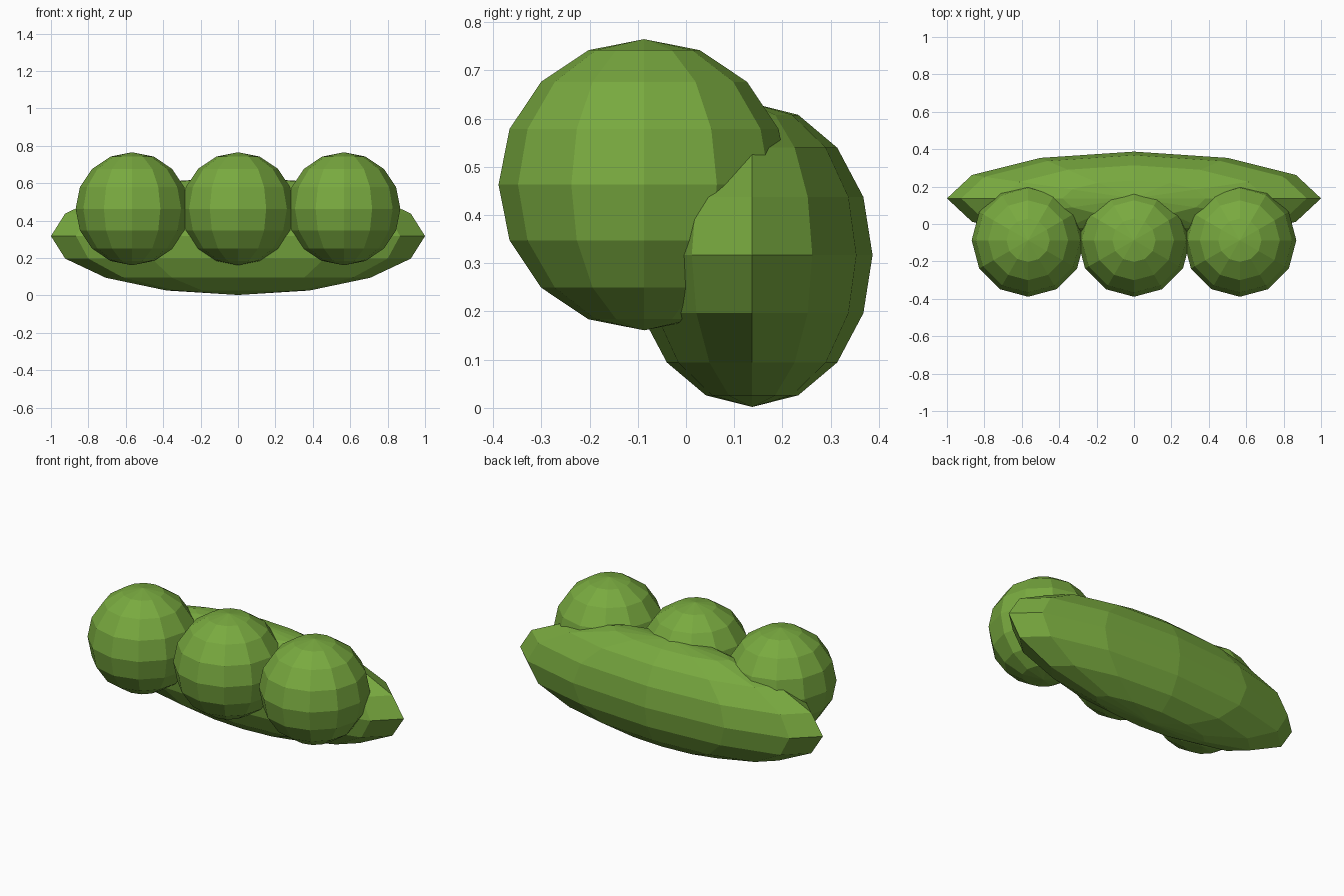
import bpy

cube = bpy.data.objects.get("Cube")
if cube:
    bpy.data.objects.remove(cube, do_unlink=True)

green = bpy.data.materials.new("pea_green")
green.use_nodes = True
color = (0.19, 0.40, 0.05, 1)
green.diffuse_color = color
green.node_tree.nodes["Principled BSDF"].inputs["Base Color"].default_value = color


def faceted_ball(name, center, radii):
    """Flat-shaded low-poly ellipsoid with its vertices on the main axes."""
    bpy.ops.mesh.primitive_uv_sphere_add(segments=12, ring_count=8, radius=1, location=center)
    ball = bpy.context.object
    ball.name = name
    ball.scale = radii
    bpy.ops.object.transform_apply(location=False, rotation=False, scale=True)
    bpy.ops.object.shade_flat()
    ball.data.materials.append(green)
    return ball


# Long pod lying behind the peas
faceted_ball("pod", (0, 0.137, 0.317), (1, 0.25, 0.315))

# Three peas nested into the front of the pod
for side, x in (("right", -0.566), ("middle", 0), ("left", 0.566)):
    faceted_ball(side + "_pea", (x, -0.087, 0.463), (0.302, 0.302, 0.302))
